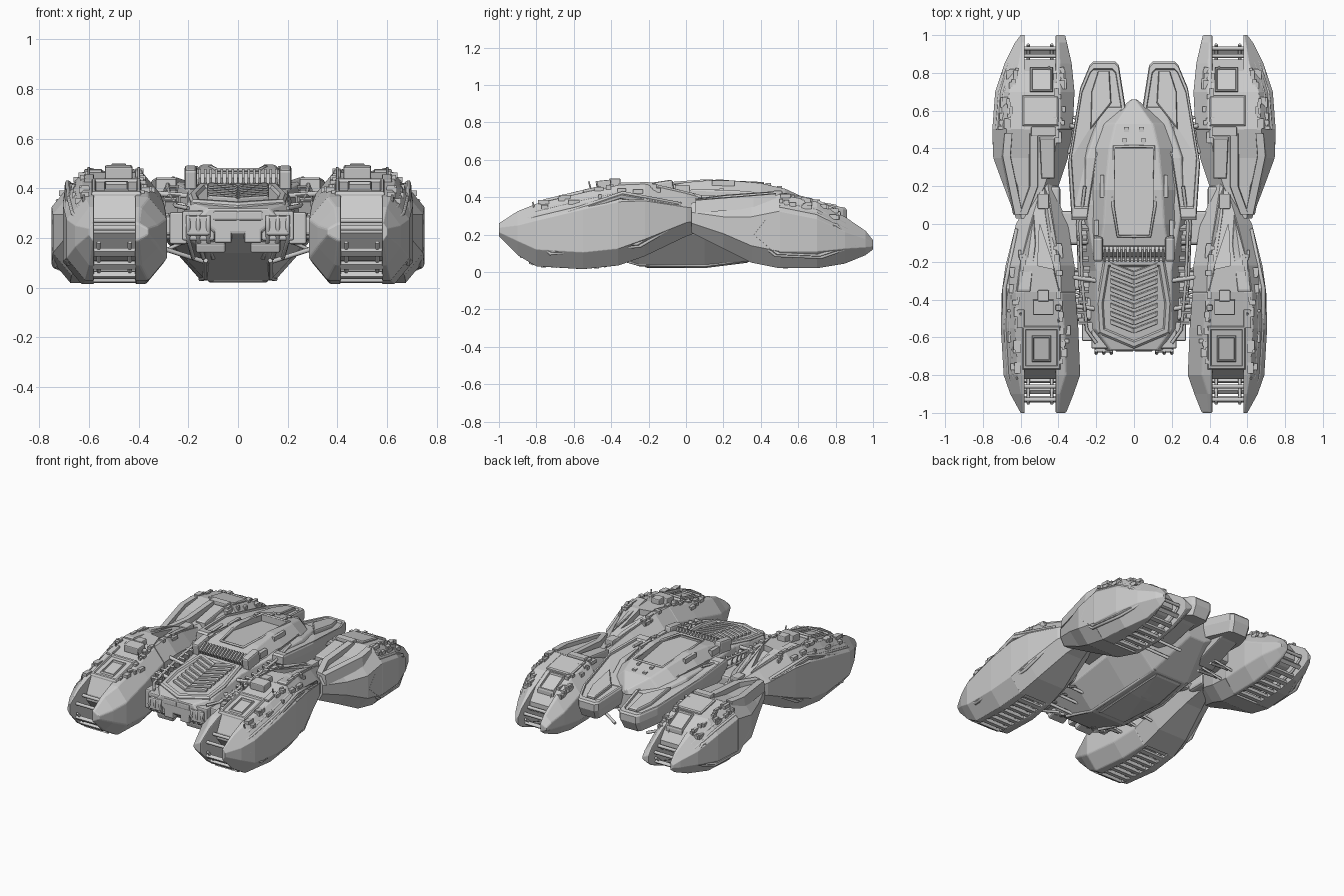
import bpy, bmesh, math, random
from mathutils import Vector, Matrix

if "Cube" in bpy.data.objects:
    bpy.data.objects.remove(bpy.data.objects["Cube"])
random.seed(4)


def make(name, bm, mirror=True, bevel=0.0, cutters=()):
    bmesh.ops.recalc_face_normals(bm, faces=bm.faces)
    me = bpy.data.meshes.new(name)
    bm.to_mesh(me)
    bm.free()
    ob = bpy.data.objects.new(name, me)
    bpy.context.collection.objects.link(ob)
    if bevel:
        b = ob.modifiers.new("bevel", 'BEVEL')
        b.width, b.segments, b.limit_method, b.angle_limit = bevel, 2, 'ANGLE', 0.35
    for c in cutters:
        m = ob.modifiers.new("cut", 'BOOLEAN')
        m.operation, m.object, m.solver = 'DIFFERENCE', c, 'EXACT'
    if mirror:
        ob.modifiers.new("mirror", 'MIRROR')
    return ob


def loft(name, rings, **kw):
    bm = bmesh.new()
    vs = [[bm.verts.new(p) for p in r] for r in rings]
    n = len(rings[0])
    for a, b in zip(vs, vs[1:]):
        for i in range(n):
            bm.faces.new((a[i], a[(i + 1) % n], b[(i + 1) % n], b[i]))
    bm.faces.new(vs[0])
    bm.faces.new(vs[-1])
    return make(name, bm, **kw)


def plate(name, pts, direction, levels, **kw):
    """Stacked outlines: levels are (scale towards centre, offset along direction)."""
    bm = bmesh.new()
    pts, d = [Vector(p) for p in pts], Vector(direction).normalized()
    c, n, prev = sum(pts, Vector()) / len(pts), len(pts), None
    for s, o in levels:
        ring = [bm.verts.new(c + (p - c) * s + d * o) for p in pts]
        if prev:
            for i in range(n):
                bm.faces.new((prev[i], prev[(i + 1) % n], ring[(i + 1) % n], ring[i]))
        else:
            bm.faces.new(ring)
        prev = ring
    top = bm.verts.new(c + d * levels[-1][1])
    for i in range(n):
        bm.faces.new((prev[i], prev[(i + 1) % n], top))
    return make(name, bm, **kw)


def boxes(name, items, **kw):
    """items: (centre, size, tilt about x)"""
    bm = bmesh.new()
    for c, s, t in items:
        m = Matrix.Translation(c) @ Matrix.Rotation(t, 4, 'X') @ Matrix.Diagonal((*s, 1))
        bmesh.ops.create_cube(bm, size=1, matrix=m)
    return make(name, bm, **kw)


def tube(name, pts, r, cyclic=False):
    cu = bpy.data.curves.new(name, 'CURVE')
    cu.dimensions, cu.bevel_depth, cu.bevel_resolution, cu.use_fill_caps = '3D', r, 1, True
    sp = cu.splines.new('POLY')
    sp.points.add(len(pts) - 1)
    for p, q in zip(sp.points, pts):
        p.co = (*q, 1)
    sp.use_cyclic_u = cyclic
    ob = bpy.data.objects.new(name, cu)
    bpy.context.collection.objects.link(ob)
    ob.modifiers.new("mirror", 'MIRROR')


def cutter(name, low, offset):
    c = loft(name, [low, [Vector(p) + Vector(offset) for p in low]], mirror=False)
    c.hide_render = True
    c.hide_set(True)
    return c


def interp(table, y, col):
    if y <= table[0][0]:
        return table[0][col]
    for a, b in zip(table, table[1:]):
        if y <= b[0]:
            return a[col] + (b[col] - a[col]) * (y - a[0]) / (b[0] - a[0])
    return table[-1][col]


def octagon(y, x0, x1, z0, z1):
    c, e = min(.075, (x1 - x0) * .3), min(.09, (z1 - z0) * .32)
    return [(x0 + c, y, z0), (x1 - c, y, z0), (x1, y, z0 + e), (x1, y, z1 - e),
            (x1 - c, y, z1), (x0 + c, y, z1), (x0, y, z1 - e), (x0, y, z0 + e)]


def wall(y, x, xs, z0, z1):
    """Half of the octagon, cut flat at xs beside the track slot."""
    c, e = max(-.075, min(.075, (xs - x) * .75)), min(.09, (z1 - z0) * .32)
    return [(xs, y, z0), (xs, y, z1), (x + c, y, z1), (x, y, z1 - e), (x, y, z0 + e), (x + c, y, z0)]


FRAME = [(1, -.03), (1, .004), (.95, .014), (.85, .014), (.81, .003)]
RAISED = [(1, -.03), (1, .008), (.92, .014)]
XA, XB = .415, .58

# Pod stations: y, inner x, outer x, bottom z, top z
front = [(-1, .36, .60, .19, .26), (-.9, .32, .655, .09, .325), (-.8, .285, .69, .03, .365),
         (-.55, .295, .705, .015, .425), (-.36, .31, .70, .035, .465), (-.22, .315, .68, .085, .47),
         (0, .35, .625, .19, .42), (.22, .44, .5, .27, .36)]
rear = [(.03, .53, .625, .21, .37), (.2, .40, .69, .125, .375), (.35, .35, .745, .05, .385),
        (.5, .325, .75, .02, .415), (.7, .315, .735, .02, .375), (.85, .33, .685, .045, .295),
        (.96, .355, .63, .09, .22), (1, .365, .60, .12, .17)]
f_wedge = cutter("front_wedge_cutter", [(.42, -.24, .43), (.51, -.22, .43), (.5, .0, .38)], (0, 0, .3))


# Pods: solid inboard half, and two walls with a core around the track slot
def pod(name, table, track, solid, core, cutters=()):
    loft(name + "_pod_body", [octagon(*s) for s in solid], cutters=cutters)
    loft(name + "_pod_inner_wall", [wall(s[0], s[1], XA, s[3], s[4]) for s in track], bevel=.008)
    loft(name + "_pod_outer_wall", [wall(s[0], s[2], XB, s[3], s[4]) for s in track], bevel=.008)
    loft(name + "_pod_core", [[(XA - .01, y, z), (XB + .01, y, z), (XB + .01, y, interp(table, y, 4) - d),
                               (XA - .01, y, interp(table, y, 4) - d)] for y, z, d in core])


pod("front", front, front[:5], front[4:], [(-.82, .22, .09), (-.77, .16, .004), (-.6, .11, .002), (-.36, .09, .001)], (f_wedge,))
pod("rear", rear, rear[3:], rear[:4], [(.5, .09, .001), (.7, .11, .002), (.81, .14, .004), (.87, .17, .05)])

# Framed side panels of the pods
for name, table, yz in (
        ("front", front, [(-.82, .2), (-.72, .29), (-.34, .42), (-.04, .365), (-.06, .25), (-.25, .14), (-.72, .10)]),
        ("rear", rear, [(.35, .2), (.42, .29), (.8, .25), (.90, .14), (.72, .08), (.48, .09)])):
    pts = [(interp(table, y, 2) - .012, y, z) for y, z in yz]
    plate(name + "_side_panel", pts, (1, 0, 0), FRAME)
    c = sum((Vector(p) for p in pts), Vector()) / len(pts)
    tube(name + "_panel_rail", [c + (Vector(p) - c) * 1.02 for p in pts], .010, True)


def top_panel(name, table, xy, levels):
    plate(name, [(x, y, interp(table, y, 4)) for x, y in xy], (0, 0, 1), levels)


def rect(x0, x1, y0, y1):
    return [(x0, y0), (x1, y0), (x1, y1), (x0, y1)]


# Top panels of the pods
top_panel("front_hatch", front, rect(.39, .59, -.77, -.54), FRAME)
top_panel("front_inner_hatch", front, rect(.44, .54, -.73, -.59), FRAME)
top_panel("front_spine", front, [(.39, -.4), (.42, -.28), (.47, .05), (.475, .2), (.455, .15), (.41, -.1)], RAISED)
top_panel("front_outer_cover", front, [(.55, -.36), (.62, -.36), (.60, -.2), (.53, .05), (.52, -.1)], RAISED)
top_panel("rear_hatch", rear, rect(.43, .55, .70, .83), FRAME)
top_panel("rear_deck_plate", rear, rect(.40, .59, .52, .68), RAISED)
top_panel("rear_front_plate", rear, [(.42, .24), (.49, .24), (.5, .46), (.42, .46)], RAISED)

# Raised beams round the wedge recess on the rear pods
for path in ([(.665, .48, .41), (.675, .36, .40), (.61, .05, .375)], [(.53, .48, .42), (.53, .2, .40), (.585, .05, .38)]):
    loft("rear_wedge_beam", [[(x - .025, y, z - .06), (x + .03, y, z - .06), (x + .02, y, z + .008),
                              (x - .02, y, z + .012)] for x, y, z in path])

# Track rungs, rails and fork bars
for name, path in (("front", [(-.95, .17), (-.86, .065), (-.79, .035), (-.45, .03), (-.36, .06)]),
                   ("rear", [(.95, .13), (.88, .075), (.75, .035), (.5, .03), (.43, .055)])):
    pts, items = [Vector((0, *p)) for p in path], []
    for a, b in zip(pts, pts[1:]):
        d = b - a
        k = max(1, round(d.length / .06))
        for i in range(k):
            items.append((a + d * (i + .5) / k + Vector((.4975, 0, 0)), (.17, .026, .022), math.atan2(d.z, d.y)))
    boxes(name + "_track_rungs", items)
    for x in (.435, .56):
        tube(name + "_track_rail", [(x, p.y, p.z + .014) for p in pts], .009)
for y, z in ((-.86, .27), (-.93, .24), (.89, .2), (.93, .17)):
    tube("fork_bar", [(.4, y, z), (.6, y, z)], .011)

# Pod fixtures, antennas and scattered fittings
boxes("pod_fixture", [((.48, -.44, .465), (.11, .08, .05), .1), ((.48, -.38, .475), (.06, .06, .05), 0),
                      ((.48, .12, .385), (.06, .08, .05), 0), ((.40, -.44, .445), (.03, .03, .06), .2),
                      ((.60, -.5, .43), (.04, .10, .04), .2), ((.48, .49, .42), (.13, .05, .03), 0)], bevel=.006)
for x, y, z in ((.40, -.5, .44), (.60, -.46, .44), (.45, .84, .28), (.62, -.8, .33)):
    tube("antenna", [(x, y, z - .03), (x, y - .02, z + .045)], .005)
fit = []
for table, lo, hi in ((front, -.78, -.1), (rear, .45, .82)):
    for i in range(40):
        y = random.uniform(lo, hi)
        x0, x1, z = interp(table, y, 1), interp(table, y, 2), interp(table, y, 4)
        x = random.choice((x0 + .06, x0 + .09, x1 - .08, x1 - .05)) + random.uniform(-.01, .01)
        z -= max(0, .075 - min(x - x0, x1 - x)) * 1.2
        fit.append(((x, y, z), [random.uniform(.012, .035), random.uniform(.015, .06), .022], 0))
boxes("pod_fittings", fit)
for table, ys in ((front, (-.9, -.8, -.55, -.36)), (rear, (.5, .7, .85, .93))):
    for k in (0, .025):
        tube("pod_pipe", [(interp(table, y, 2) - .025 - k, y, interp(table, y, 4) - .065 + k) for y in ys], .009)

# Main hull: y, floor half width, floor z, side half width, side z, deck half width, deck z
hull = [(-.67, .08, .22, .16, .28, .12, .32), (-.56, .13, .14, .25, .24, .2, .345),
        (-.25, .13, .03, .28, .19, .2, .395), (.1, .15, .03, .31, .21, .26, .425),
        (.35, .14, .06, .33, .25, .25, .42), (.62, .06, .22, .24, .31, .16, .375)]
loft("main_hull", [[(-a, y, zb), (a, y, zb), (b, y, zm), (c, y, zt), (-c, y, zt), (-b, y, zm)]
                   for y, a, zb, b, zm, c, zt in hull], mirror=False, bevel=.008)
plate("belly_plate", [(-.1, -.22, .03), (.1, -.22, .03), (.12, .1, .03), (.1, .34, .06), (-.1, .34, .06),
                      (-.12, .1, .03)], (0, 0, -1), [(1, -.02), (1, .004), (.94, .01)], mirror=False)

# Cockpit hull with sunken window
window = cutter("window_cutter", [(-.085, -.06, .455), (.085, -.06, .455), (.105, .1, .475), (.1, .40, .43),
                                  (-.1, .40, .43), (-.105, .1, .475)], (0, 0, .2))
cockpit = [(-.12, .22, .18, .38, .455), (0, .24, .16, .39, .48), (.18, .25, .15, .39, .495),
           (.4, .23, .13, .39, .475), (.53, .18, .10, .37, .445), (.66, .015, .01, .35, .385)]
loft("cockpit_hull", [[(-a, y, zb), (a, y, zb), (c, y, zt), (-c, y, zt)] for y, a, c, zb, zt in cockpit],
     mirror=False, bevel=.008, cutters=(window,))
tube("window_frame", [(0, -.065, .475), (.085, -.065, .475), (.112, .1, .488), (.105, .41, .474), (0, .41, .474)], .008)
boxes("roof_fittings", [((.04, .5, .45), (.025, .025, .02), 0), ((.05, .44, .465), (.02, .03, .02), 0),
                        ((.17, .2, .475), (.02, .12, .03), 0), ((.2, -.02, .445), (.025, .08, .04), 0)])


# Shoulder decks ending in twin tail prongs
def deck_z(y):
    return .44 - max(0, y - .25) * .17


plate("tail_prong", [(x, y, deck_z(y)) for x, y in [(.045, .62), (.08, .84), (.1, .86), (.215, .86), (.235, .84),
      (.285, .72), (.35, .32), (.33, .02), (.25, .02), (.2, .35)]], (0, 0, 1),
      [(.9, -.12), (1, -.05), (1, -.005), (.97, .006), (.88, .006), (.86, -.006)])
loft("prong_keel", [[(a, y, z0), (b, y, z0), (b + .02, y, z1), (a - .02, y, z1)] for y, a, b, z0, z1 in
                    [(.45, .12, .26, .16, .38), (.7, .11, .24, .23, .34), (.84, .11, .2, .28, .31)]], bevel=.006)
plate("prong_inlay", [(x, y, deck_z(y)) for x, y in [(.12, .64), (.13, .81), (.19, .81), (.225, .7), (.23, .5)]],
      (0, 0, 1), RAISED)


# Hood frame, louvres and grille
def hood_z(y):
    return .40 + (y + .22) * .165


plate("hood_frame", [(x, y, hood_z(y)) for x, y in [(-.16, -.18), (.16, -.18), (.2, -.42), (.19, -.58), (.0, -.66),
      (-.19, -.58), (-.2, -.42)]], (0, 0, 1), FRAME, mirror=False)
for i in range(8):
    y = -.225 - i * .043
    plate("louvre", [(px, py, hood_z(py)) for px, py in
                     [(0, y - .05), (.125, y), (.125, y + .024), (0, y - .024)]], (0, -.2, 1),
          [(1, -.02), (1, .016), (.8, .022)])
boxes("grille", [((0, -.14, .425), (.34, .05, .05), -.5)] +
      [((-.154 + i * .022, -.155, .435), (.010, .075, .055), .5) for i in range(15)], mirror=False)
boxes("grille_cheek", [((.19, -.13, .44), (.05, .13, .09), .15)], bevel=.012)

# Hull side rails with lattice posts
for dx, dz in ((0, 0), (.012, -.05)):
    tube("side_rail", [(.26 + dx, .2, .44 + dz), (.285 + dx, 0, .41 + dz), (.275 + dx, -.3, .37 + dz),
                       (.25 + dx, -.56, .33 + dz), (.2, -.63, .32 + dz)], .009)
boxes("rail_posts", [((.265 + .01 * math.sin(i), -.02 - i * .055, .385 - i * .0068), (.05, .014, .05), .4)
                     for i in range(10)])

# Nose machinery
boxes("nose_machinery", [((.16, -.61, .25), (.13, .10, .12), 0), ((.16, -.66, .25), (.09, .04, .08), 0),
                         ((.06, -.62, .23), (.07, .10, .10), 0), ((.24, -.57, .24), (.07, .10, .13), 0),
                         ((.11, -.6, .17), (.12, .08, .04), .3), ((.05, -.66, .29), (.1, .03, .04), 0)], bevel=.008)
for x in (.12, .16, .2):
    tube("nose_pipe", [(x, -.67, .29), (x, -.685, .25), (x, -.65, .19), (x - .02, -.5, .12)], .009)

# Suspension arms and struts joining pods to hull
boxes("suspension_arm", [((.29, -.45, .25), (.2, .12, .08), 0), ((.29, -.3, .24), (.2, .10, .09), 0),
                         ((.32, -.02, .30), (.16, .18, .10), 0), ((.31, .45, .26), (.18, .16, .10), 0),
                         ((.48, .13, .29), (.18, .14, .11), 0)], bevel=.015)
for y in (-.52, -.4, -.28, .4, .52):
    tube("strut", [(.12, y + .08, .10), (.34, y, .17)], .010)
    tube("strut", [(.18, y, .2), (.34, y + .05, .13)], .008)
for y, z in ((-.45, .33), (-.3, .37), (.5, .33)):
    tube("hydraulic_arm", [(.2, y, z), (.34, y + .02, z + .01)], .012)
tube("keel_rail", [(.13, -.5, .11), (.13, -.25, .04), (.15, .1, .035), (.13, .36, .07)], .010)
